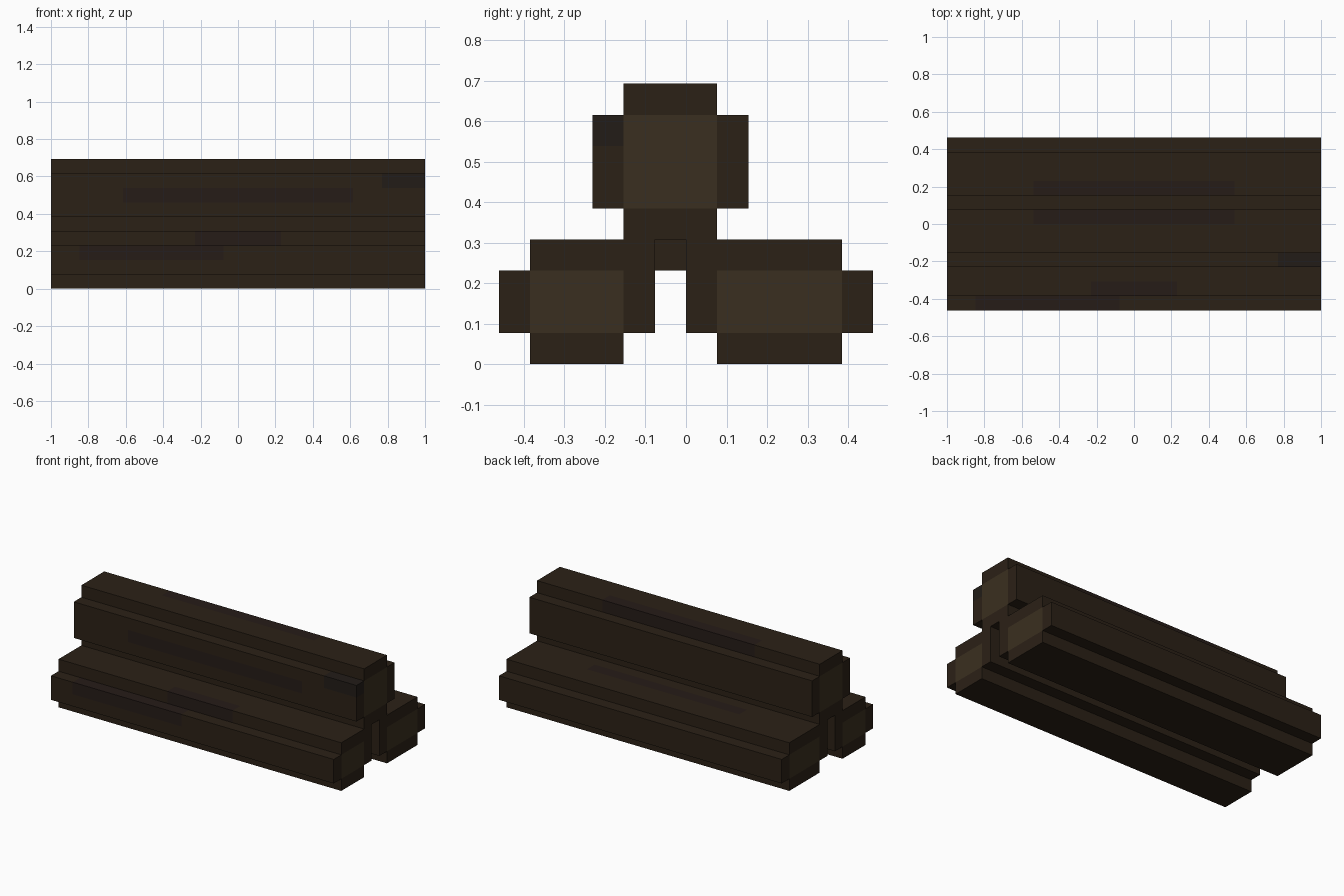
import bpy, bmesh

if "Cube" in bpy.data.objects:
    bpy.data.objects.remove(bpy.data.objects["Cube"])

U = 1 / 13  # block size: the stack is 26 blocks long


def material(name, rgb):
    m = bpy.data.materials.new(name)
    m.diffuse_color = (*rgb, 1)
    m.use_nodes = True
    m.node_tree.nodes["Principled BSDF"].inputs["Base Color"].default_value = m.diffuse_color
    return m


MATS = [material("bark", (0.0242, 0.0150, 0.0080)),
        material("cut_wood", (0.0423, 0.0284, 0.0139)),
        material("dark_bark", (0.0190, 0.0113, 0.0088)),
        material("mossy_bark", (0.0160, 0.0116, 0.0088))]

# Each log: cross-section rectangles (y0, y1, z0, z1) in blocks, half length
LOGS = {
    "upper_log": [((-2, 1, 4, 9), 13), ((-3, 2, 5, 8), 13), ((-1, 0, 3, 4), 12)],
    "front_log": [((-5, -2, 0, 4), 13), ((-6, -1, 1, 3), 13), ((-2, -1, 3, 4), 13)],
    "back_log": [((1, 5, 0, 4), 13), ((0, 6, 1, 3), 13), ((0, 1, 3, 4), 13)],
}
# Pale cut ends of the three logs
CORES = [(-2, 1, 5, 8), (-5, -2, 1, 3), (1, 5, 1, 3)]
# Bark streaks: x0, x1, y block, z block, material
STREAKS = [(-8, 8, -3, 6, 2), (-3, 3, -5, 3, 2), (-11, -1, -6, 2, 2),
           (10, 13, -3, 7, 3), (-7, 7, 0, 8, 2), (-7, 7, 2, 3, 2)]


def cells(rects):
    return {(x, y, z) for (y0, y1, z0, z1), h in rects
            for x in range(-h, h) for y in range(y0, y1) for z in range(z0, z1)}


def skin(cell, axis):
    x, y, z = cell
    if axis == 0 and any(a <= y < b and c <= z < d for a, b, c, d in CORES):
        return 1
    for x0, x1, sy, sz, m in STREAKS:
        if x0 <= x < x1 and (y, z) == (sy, sz):
            return m
    return 0


SOLID = set().union(*(cells(r) for r in LOGS.values()))


def build_log(name, rects):
    bm = bmesh.new()
    for c in sorted(cells(rects)):
        for axis in range(3):
            for side in (0, 1):
                n = list(c)
                n[axis] += 2 * side - 1
                if tuple(n) in SOLID:
                    continue
                b, d = (axis + 1) % 3, (axis + 2) % 3
                corners = []
                for i, j in ((0, 0), (1, 0), (1, 1), (0, 1)):
                    p = list(c)
                    p[axis] += side
                    p[b] += i
                    p[d] += j
                    corners.append(bm.verts.new([v * U for v in p]))
                f = bm.faces.new(corners if side else corners[::-1])
                f.material_index = skin(c, axis)
    # Merge the blocks into large flat faces, keeping the colour borders
    bmesh.ops.remove_doubles(bm, verts=bm.verts, dist=1e-4)
    bmesh.ops.dissolve_limit(bm, angle_limit=0.01, verts=bm.verts,
                             edges=bm.edges, delimit={'MATERIAL'})
    me = bpy.data.meshes.new(name)
    bm.to_mesh(me)
    bm.free()
    for m in MATS:
        me.materials.append(m)
    bpy.context.collection.objects.link(bpy.data.objects.new(name, me))


for log_name, log_rects in LOGS.items():
    build_log(log_name, log_rects)
